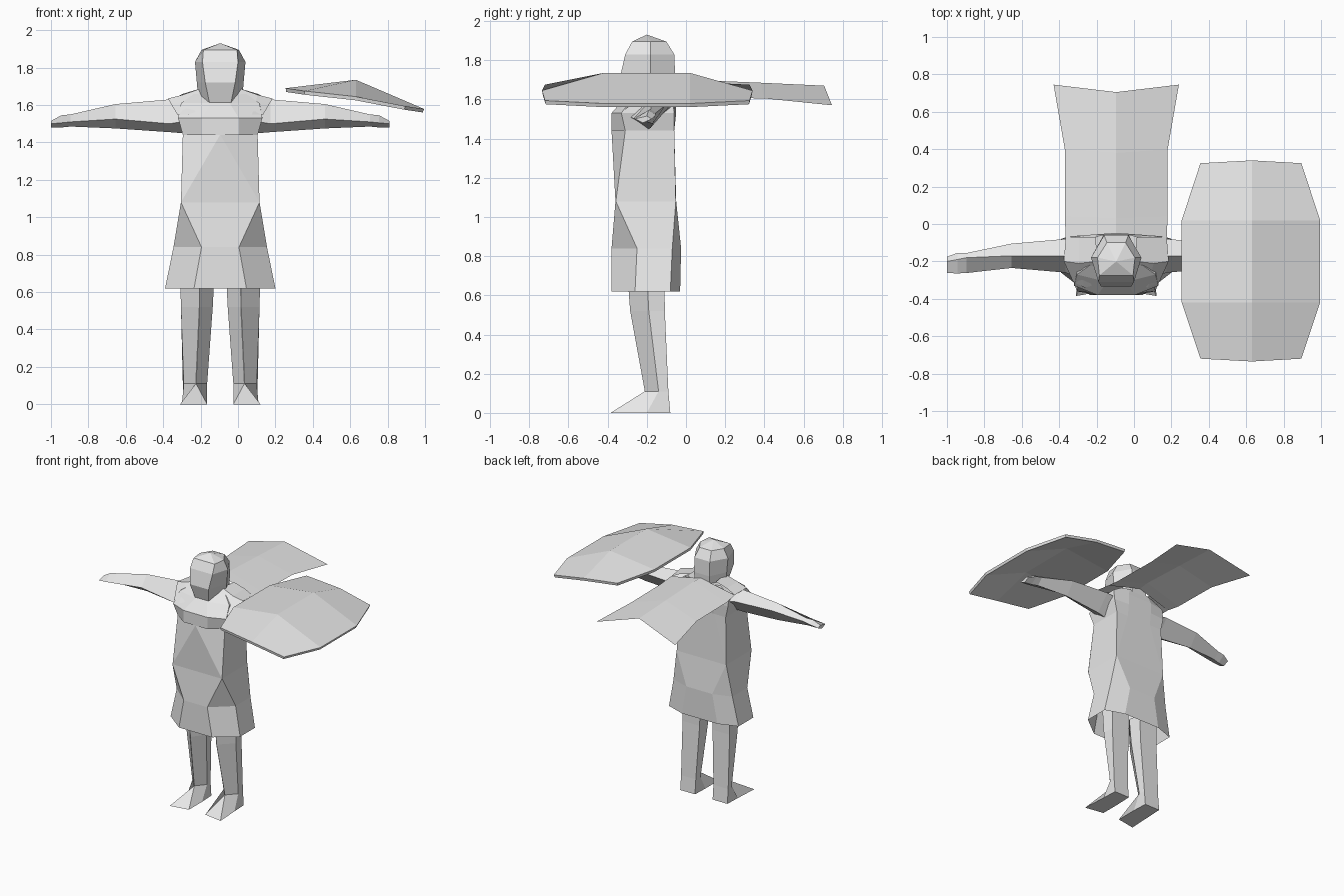
import bpy, bmesh

CX = -0.095  # centre line of the figure

grey = bpy.data.materials.new("plain_grey")
grey.diffuse_color = (0.8, 0.8, 0.8, 1)


def finish(name, bm, recalc=True):
    bmesh.ops.remove_doubles(bm, verts=bm.verts, dist=0.0005)
    if recalc:
        bmesh.ops.recalc_face_normals(bm, faces=bm.faces)
    me = bpy.data.meshes.new(name)
    bm.to_mesh(me)
    bm.free()
    me.materials.append(grey)
    ob = bpy.data.objects.new(name, me)
    bpy.context.collection.objects.link(ob)
    return ob


def loft(name, rings, cap_start=True, cap_end=True):
    bm = bmesh.new()
    vs = [[bm.verts.new(p) for p in r] for r in rings]
    n = len(vs[0])
    for a, b in zip(vs, vs[1:]):
        for i in range(n):
            j = (i + 1) % n
            bm.faces.new((a[i], a[j], b[j], b[i]))
    if cap_start:
        bm.faces.new(vs[0][::-1])
    if cap_end:
        bm.faces.new(vs[-1])
    return finish(name, bm)


def sheet(name, rows):
    bm = bmesh.new()
    vs = [[bm.verts.new(p) for p in r] for r in rows]
    for a, b in zip(vs, vs[1:]):
        for i in range(len(a) - 1):
            bm.faces.new((a[i], a[i + 1], b[i + 1], b[i]))
    return finish(name, bm)


def sym_ring(z, half):
    """Closed ring from the half profile (front to back), mirrored."""
    return ([(CX + x, y, z) for x, y in half] +
            [(CX - x, y, z) for x, y in half[::-1]])


# Robe: open hem, pleated corners, square waist
loft("robe", [
    sym_ring(0.62, [(0.14, -0.38), (0.295, -0.26), (0.295, -0.08), (0.15, -0.03)]),
    sym_ring(0.84, [(0.10, -0.38), (0.25, -0.25), (0.25, -0.07), (0.11, -0.025)]),
    sym_ring(1.08, [(0.21, -0.36), (0.21, -0.358), (0.21, -0.052), (0.21, -0.05)]),
    sym_ring(1.44, [(0.001, -0.38), (0.20, -0.31), (0.20, -0.06), (0.10, -0.06)]),
], cap_start=False, cap_end=False)

# Chest and shoulders up to the neck
loft("chest", [
    sym_ring(1.44, [(0.10, -0.38), (0.20, -0.31), (0.20, -0.06), (0.10, -0.06)]),
    sym_ring(1.53, [(0.10, -0.38), (0.225, -0.33), (0.22, -0.06), (0.10, -0.05)]),
    sym_ring(1.61, [(0.05, -0.31), (0.21, -0.27), (0.22, -0.07), (0.10, -0.05)]),
    sym_ring(1.66, [(0.04, -0.24), (0.14, -0.22), (0.14, -0.08), (0.08, -0.06)]),
])

# Head with a pointed crown
loft("head", [
    sym_ring(1.60, [(0.055, -0.30), (0.115, -0.18), (0.06, -0.06)]),
    sym_ring(1.72, [(0.08, -0.335), (0.125, -0.18), (0.065, -0.055)]),
    sym_ring(1.83, [(0.095, -0.31), (0.135, -0.18), (0.065, -0.06)]),
    sym_ring(1.895, [(0.09, -0.275), (0.10, -0.18), (0.05, -0.10)]),
    sym_ring(1.93, [(0.001, -0.201), (0.002, -0.20), (0.001, -0.199)]),
])

for side, s in (("left", 1), ("right", -1)):
    # Arm: four-sided sections as x, then (y, z) of top, front, bottom, back
    arm = [
        (0.15, [(-0.18, 1.645), (-0.31, 1.52), (-0.20, 1.445), (-0.07, 1.55)]),
        (0.27, [(-0.17, 1.63), (-0.26, 1.50), (-0.18, 1.455), (-0.08, 1.57)]),
        (0.56, [(-0.17, 1.605), (-0.235, 1.525), (-0.17, 1.475), (-0.105, 1.57)]),
        (0.80, [(-0.18, 1.55), (-0.262, 1.51), (-0.20, 1.485), (-0.155, 1.53)]),
        (0.85, [(-0.19, 1.545), (-0.264, 1.505), (-0.21, 1.48), (-0.155, 1.52)]),
        (0.905, [(-0.20, 1.515), (-0.262, 1.50), (-0.22, 1.48), (-0.175, 1.50)]),
    ]
    loft(side + "_arm", [[(CX + s * x, y, z) for y, z in sec] for x, sec in arm])

    # Leg running into a wedge-shaped foot
    leg = [
        (0.72, [(0.109, -0.30), (0.111, -0.30), (0.215, -0.20), (0.20, -0.11), (0.05, -0.11), (0.03, -0.20)]),
        (0.52, [(0.110, -0.285), (0.112, -0.285), (0.21, -0.19), (0.20, -0.108), (0.055, -0.108), (0.04, -0.19)]),
        (0.11, [(0.129, -0.21), (0.131, -0.21), (0.195, -0.14), (0.20, -0.09), (0.075, -0.09), (0.07, -0.14)]),
        (0.0, [(0.07, -0.36), (0.215, -0.385), (0.205, -0.20), (0.20, -0.08), (0.075, -0.08), (0.07, -0.20)]),
    ]
    loft(side + "_leg", [[(CX + s * x, y, z) for x, y in r] for z, r in leg])

    # Collar fold draped over the shoulder
    sheet(side + "_collar", [
        [(CX + s * x, y, z) for x, y, z in row] for row in (
            [(0.05, -0.31, 1.59), (0.17, -0.34, 1.55), (0.23, -0.31, 1.55)],
            [(0.10, -0.20, 1.69), (0.20, -0.21, 1.655), (0.28, -0.20, 1.635)],
            [(0.11, -0.07, 1.685), (0.20, -0.07, 1.66), (0.27, -0.07, 1.625)])])

# Cape streaming out behind with a raised centre ridge
cape = [(-0.07, 0.27, 1.625, 1.69, -0.05), (0.04, 0.275, 1.61, 1.70, 0.03),
        (0.40, 0.275, 1.605, 1.685, 0.38), (0.745, 0.335, 1.57, 1.67, 0.705)]
sheet("cape", [[(CX - w, y, ze), (CX, yc, zc), (CX + w, y, ze)]
               for y, w, ze, zc, yc in cape])

# Shield: tilted eight-sided dome with a thin rim
rows = []
for y, mid_y, inset, mid_z in ((-0.72, -0.735, 0.10, 1.645), (-0.42, -0.42, 0, 1.735),
                               (0.02, 0.02, 0, 1.735), (0.325, 0.34, 0.10, 1.645)):
    xa, xb = 0.255 + inset, 0.995 - inset
    rows.append([(xa, y, 1.69 - 0.15 * (xa - 0.255)), (0.63, mid_y, mid_z),
                 (xb, y, 1.69 - 0.15 * (xb - 0.255))])
shield = sheet("shield", rows)
up = sum(p.normal.z for p in shield.data.polygons) > 0
rim = shield.modifiers.new("rim", 'SOLIDIFY')
rim.thickness = 0.02
rim.offset = -1 if up else 1
